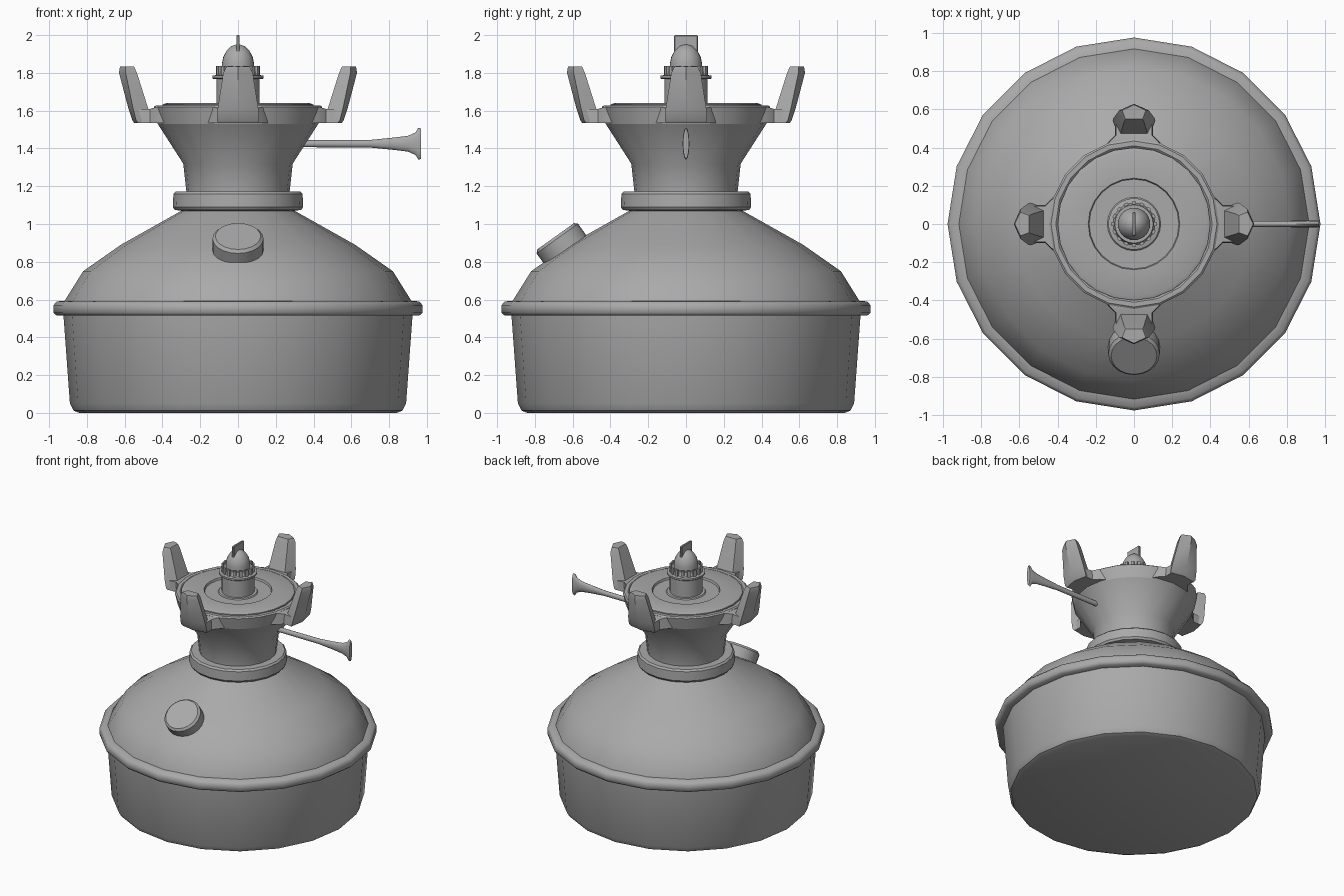
import bpy, bmesh, math
from mathutils import Matrix, Vector

cube = bpy.data.objects.get("Cube")
if cube:
    bpy.data.objects.remove(cube, do_unlink=True)

grey = bpy.data.materials.new("plain grey metal")
grey.use_nodes = True
COLOUR = (0.4, 0.4, 0.4, 1)
grey.diffuse_color = COLOUR
grey.node_tree.nodes["Principled BSDF"].inputs["Base Color"].default_value = COLOUR


def finish(name, bm, angle=35, matrix=None):
    """Turn a bmesh into a shaded, coloured object."""
    bmesh.ops.recalc_face_normals(bm, faces=bm.faces)
    if matrix:
        bm.transform(matrix)
    mesh = bpy.data.meshes.new(name)
    bm.to_mesh(mesh)
    bm.free()
    mesh.materials.append(grey)
    obj = bpy.data.objects.new(name, mesh)
    bpy.context.collection.objects.link(obj)
    bpy.ops.object.select_all(action="DESELECT")
    obj.select_set(True)
    bpy.context.view_layer.objects.active = obj
    bpy.ops.object.shade_smooth_by_angle(angle=math.radians(angle))
    return obj


def loft(bm, rings):
    """Skin a list of equal point rings and cap both ends."""
    loops = [[bm.verts.new(p) for p in ring] for ring in rings]
    n = len(loops[0])
    for a, b in zip(loops, loops[1:]):
        for i in range(n):
            j = (i + 1) % n
            bm.faces.new((a[i], a[j], b[j], b[i]))
    bm.faces.new(loops[0][::-1])
    bm.faces.new(loops[-1])


def lathe(name, profile, sides=20, angle=35, matrix=None):
    """Revolve (radius, height) pairs around z."""
    bm = bmesh.new()
    turns = [2 * math.pi * i / sides for i in range(sides)]
    loft(bm, [[(r * math.cos(t), r * math.sin(t), z) for t in turns]
              for r, z in profile])
    return finish(name, bm, angle, matrix)


def box(bm, size, place):
    bmesh.ops.create_cube(bm, size=1, matrix=place @ Matrix.Diagonal((*size, 1)))


# Fuel tank: tapered wall, rolled rim and domed top
lathe("tank_wall", [(0.84, 0), (0.87, 0.012), (0.89, 0.05), (0.925, 0.53)])
lathe("tank_rim", [(0.9, 0.515), (0.96, 0.515), (0.977, 0.53), (0.977, 0.57),
                   (0.96, 0.59), (0.9, 0.595)], angle=60)
lathe("tank_dome", [(0.925, 0.56), (0.92, 0.59), (0.82, 0.75), (0.62, 0.89),
                    (0.3, 1.07), (0.26, 1.09)], angle=50)

# Filler cap, tilted out of the front of the dome
tilt = Vector((0, -0.58, 0.81)).to_track_quat("Z", "Y").to_matrix().to_4x4()
lathe("filler_cap", [(0.135, -0.2), (0.135, -0.015), (0.12, 0)], sides=20,
      matrix=Matrix.Translation((0, -0.69, 0.935)) @ tilt)

# Neck and burner plate
lathe("neck_collar", [(0.3, 1.07), (0.335, 1.075), (0.345, 1.09), (0.342, 1.16),
                      (0.33, 1.172), (0.27, 1.172)])
lathe("neck", [(0.27, 1.1), (0.273, 1.17), (0.29, 1.32), (0.425, 1.53),
               (0.4, 1.55)])
lathe("burner_plate", [(0.41, 1.53), (0.425, 1.53), (0.445, 1.62), (0.435, 1.628),
                       (0.41, 1.628), (0.4, 1.62), (0.38, 1.62)])
lathe("burner_disc", [(0.4, 1.6), (0.4, 1.632), (0.38, 1.64), (0.24, 1.64),
                      (0.235, 1.625), (0.14, 1.625), (0.135, 1.632), (0.11, 1.632)],
      sides=24, angle=25)

# Burner core, flange, crown and domed tip
lathe("burner_core", [(0.115, 1.6), (0.115, 1.77)], sides=24)
lathe("burner_flange", [(0.13, 1.768), (0.135, 1.772), (0.135, 1.785),
                        (0.11, 1.79), (0.1, 1.82), (0.08, 1.82)], sides=24)
lathe("burner_tip", [(0.085, 1.8), (0.085, 1.85), (0.078, 1.885), (0.06, 1.918),
                     (0.035, 1.942), (0.01, 1.95)], sides=24, angle=50)
bm = bmesh.new()
for i in range(16):
    box(bm, (0.015, 0.022, 0.055), Matrix.Rotation(math.tau * i / 16, 4, "Z")
        @ Matrix.Translation((0.11, 0, 1.808)))
finish("crown_teeth", bm)
bm = bmesh.new()
box(bm, (0.018, 0.125, 0.1), Matrix.Translation((0, 0, 1.95)))
bmesh.ops.bevel(bm, geom=bm.edges[:], offset=0.004, segments=1, affect="EDGES")
finish("tip_fin", bm)


def hexagon(z, inner, middle, outer, half_in, half_out):
    """Arm section: narrow inside, wide near the pointed outer face."""
    return [(outer, 0, z), (middle, half_out, z), (inner, half_in, z),
            (inner, 0, z), (inner, -half_in, z), (middle, -half_out, z)]


# Four pot supports: flared foot plus leaning upright
for k, side in enumerate(("left", "back", "right", "front")):
    turn = Matrix.Rotation(k * math.pi / 2, 4, "Z")
    bm = bmesh.new()
    loft(bm, [[(r, -w, 1.535), (r, w, 1.535), (r, w * 0.95, top), (r, -w * 0.95, top)]
              for r, w, top in ((0.39, 0.16, 1.62), (0.43, 0.135, 1.62),
                                (0.465, 0.1, 1.61), (0.53, 0.1, 1.605))])
    finish(side + "_support_foot", bm, 40, turn)
    bm = bmesh.new()
    loft(bm, [hexagon(1.535, 0.45, 0.53, 0.55, 0.075, 0.105),
              hexagon(1.55, 0.45, 0.54, 0.56, 0.075, 0.112),
              hexagon(1.61, 0.475, 0.555, 0.58, 0.07, 0.108),
              hexagon(1.8, 0.535, 0.595, 0.63, 0.052, 0.078),
              hexagon(1.833, 0.55, 0.595, 0.625, 0.045, 0.062)])
    finish(side + "_support_upright", bm, 30, turn)

# Control lever: round stem flattening into a flared paddle
bm = bmesh.new()
rings = []
for x, half_y, half_z in ((0.27, 0.018, 0.018), (0.7, 0.016, 0.02), (0.82, 0.017, 0.032),
                          (0.9, 0.018, 0.042), (0.94, 0.018, 0.06),
                          (0.955, 0.018, 0.085), (0.97, 0.016, 0.08)):
    rings.append([(x, half_y * math.cos(t), 1.425 + half_z * math.sin(t))
                  for t in (math.tau * i / 12 for i in range(12))])
loft(bm, rings)
finish("control_lever", bm, 50)
